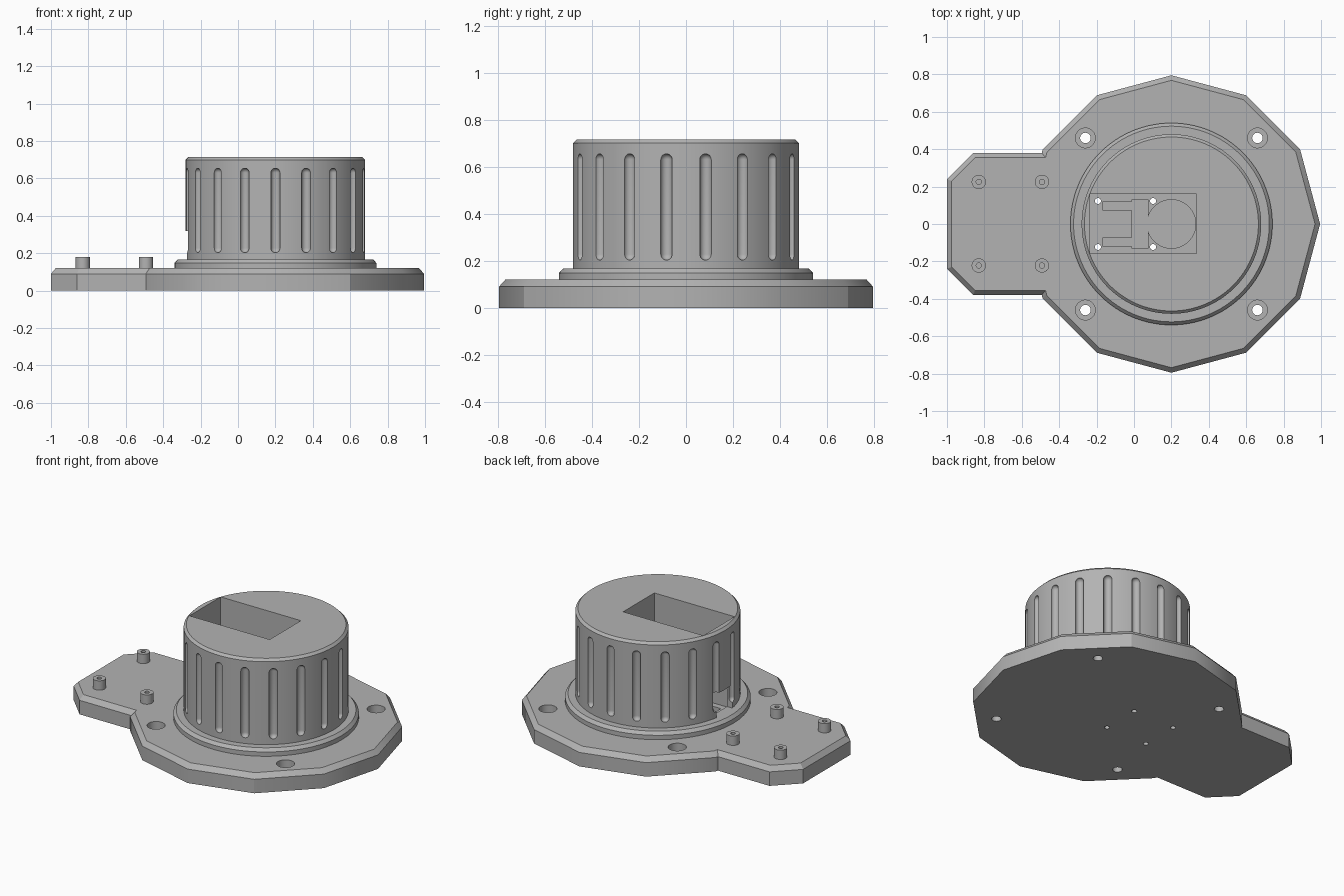
import bpy, bmesh, math
from mathutils import Matrix, Vector

if "Cube" in bpy.data.objects:
    bpy.data.objects.remove(bpy.data.objects["Cube"])

CX = 0.2  # axis of the round housing
grey = bpy.data.materials.new("mid grey")
grey.diffuse_color = (0.45, 0.45, 0.45, 1)
grey.use_nodes = True
grey.node_tree.nodes["Principled BSDF"].inputs["Base Color"].default_value = grey.diffuse_color


def finish(name, bm):
    bmesh.ops.remove_doubles(bm, verts=bm.verts, dist=1e-6)
    bmesh.ops.recalc_face_normals(bm, faces=bm.faces)
    me = bpy.data.meshes.new(name)
    bm.to_mesh(me)
    bm.free()
    ob = bpy.data.objects.new(name, me)
    bpy.context.collection.objects.link(ob)
    me.materials.append(grey)
    return ob


def lathe(bm, profile, x, y, seg):
    """Closed solid of revolution from (radius, z) points."""
    rings = [[bm.verts.new((x + r * math.cos(2 * math.pi * i / seg),
                            y + r * math.sin(2 * math.pi * i / seg), z))
              for i in range(seg)] for r, z in profile]
    for a, b in zip(rings, rings[1:]):
        for i in range(seg):
            j = (i + 1) % seg
            bm.faces.new((a[i], a[j], b[j], b[i]))
    bm.faces.new(rings[0][::-1])
    bm.faces.new(rings[-1])


def turned(name, profile, spots, seg):
    bm = bmesh.new()
    for x, y in spots:
        lathe(bm, profile, x, y, seg)
    return finish(name, bm)


def box(name, x0, x1, y0, y1, z0, z1):
    bm = bmesh.new()
    bmesh.ops.create_cube(bm, size=1, matrix=Matrix.Translation(
        ((x0 + x1) / 2, (y0 + y1) / 2, (z0 + z1) / 2)) @ Matrix.Diagonal((x1 - x0, y1 - y0, z1 - z0, 1)))
    return finish(name, bm)


def slab(name, outline, inset):
    """Upright slab with a chamfered top edge; inset holds the top outline."""
    bm = bmesh.new()
    rings = [[bm.verts.new((x, y, z)) for x, y in pts]
             for pts, z in ((outline, 0), (outline, 0.09), (inset, 0.12))]
    n = len(outline)
    for a, b in zip(rings, rings[1:]):
        for i in range(n):
            j = (i + 1) % n
            bm.faces.new((a[i], a[j], b[j], b[i]))
    bm.faces.new(rings[0][::-1])
    bm.faces.new(rings[-1])
    return finish(name, bm)


def boolean(ob, other, op='DIFFERENCE'):
    mod = ob.modifiers.new("bool", 'BOOLEAN')
    mod.operation, mod.object, mod.solver = op, other, 'EXACT'
    bpy.context.view_layer.objects.active = ob
    bpy.ops.object.modifier_apply(modifier=mod.name)
    bpy.data.objects.remove(other)


def smooth(ob):
    bpy.ops.object.select_all(action='DESELECT')
    ob.select_set(True)
    bpy.context.view_layer.objects.active = ob
    bpy.ops.object.shade_smooth_by_angle(angle=math.radians(30))


# Base plate: twelve-sided disc joined to a tab with cut corners
def dodecagon(r):
    return [(CX + r * math.cos(math.pi * i / 6), r * math.sin(math.pi * i / 6)) for i in range(12)]


def tab(d):
    half = [(-0.1, 0.38 - d), (-0.86 + d * 0.41, 0.38 - d), (-1 + d, 0.24 - d * 0.41)]
    return half + [(x, -y) for x, y in reversed(half)]


base = slab("base_plate", dodecagon(0.795), dodecagon(0.768))
boolean(base, slab("tab", tab(0), tab(0.025)), 'UNION')

# Counterbored mounting holes and small through holes
corners = [(CX + sx * 0.46, sy * 0.46) for sx in (-1, 1) for sy in (-1, 1)]
boolean(base, turned("bolt_cut", [(0.028, -0.1), (0.028, 0.06), (0.053, 0.06), (0.053, 0.2)], corners, 32))
pins = [(x, y) for x in (-0.193, 0.102) for y in (-0.123, 0.123)]
boolean(base, turned("pin_cut", [(0.016, -0.1), (0.016, 0.2)], pins, 20))

# Recesses in the pocket floor: round seat, cross block and two side channels
FLOOR = 0.08
boolean(base, turned("seat_cut", [(0.13, FLOOR), (0.13, 0.2)], [(CX, 0)], 64))
boolean(base, box("block_cut", -0.01, 0.074, -0.132, 0.132, FLOOR, 0.2))
for s in (-1, 1):
    boolean(base, box("channel_cut", -0.165, 0.0, s * 0.095 - 0.024, s * 0.095 + 0.024, FLOOR, 0.2))
smooth(base)

# Round housing with a stepped, chamfered foot
housing = turned("housing", [(0.54, 0.12), (0.54, 0.148), (0.523, 0.167), (0.48, 0.167),
                             (0.48, 0.70), (0.465, 0.715)], [(CX, 0)], 108)

# Eighteen upright grooves with rounded ends
R = 0.025
arc = [(R * math.cos(a), R * math.sin(a)) for a in [math.radians(15 * k) for k in range(6)]]
capsule = [(r, 0.228 - h) for r, h in reversed(arc)] + [(r, 0.63 + h) for r, h in arc]
ring = [(CX + 0.48 * math.cos(math.radians(20 * k - 90)),
         0.48 * math.sin(math.radians(20 * k - 90))) for k in range(18)]
boolean(housing, turned("groove_cut", capsule, ring, 16))

# Rectangular pocket and cable opening towards the tab
boolean(housing, box("pocket_cut", -0.235, 0.335, -0.157, 0.16, 0.05, 0.9))
boolean(housing, box("cable_cut", -0.4, -0.1, -0.08, 0.08, 0.167, 0.32))
smooth(housing)

# Hollow standoffs on the tab
for i, (x, y) in enumerate([(x, y) for x in (-0.83, -0.492) for y in (-0.222, 0.225)]):
    post = turned("standoff_%d" % (i + 1), [(0.038, 0.115), (0.038, 0.18)], [(x, y)], 32)
    boolean(post, turned("screw_cut", [(0.014, 0.125), (0.014, 0.3)], [(x, y)], 20))
    smooth(post)
